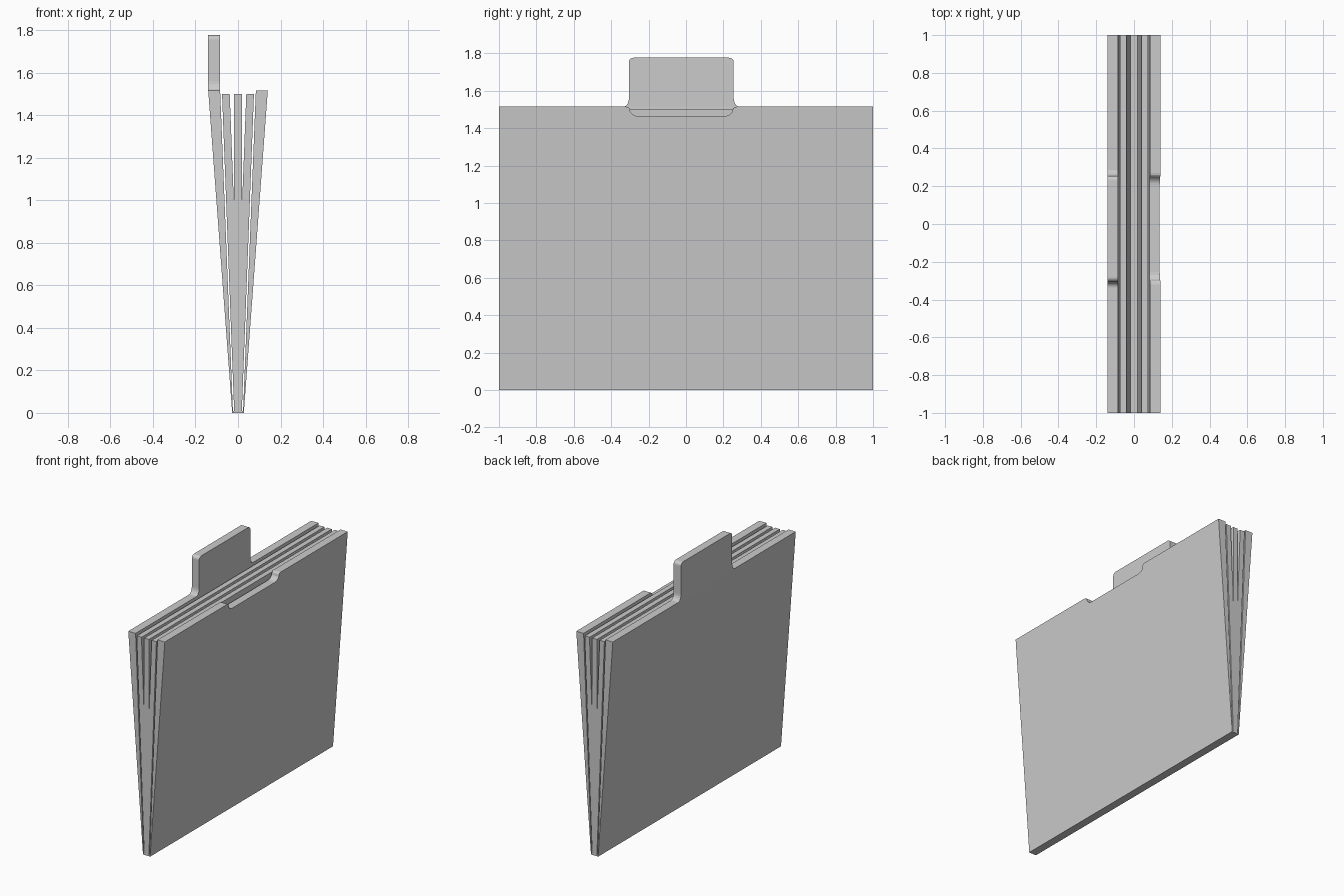
import bpy, bmesh, math

if "Cube" in bpy.data.objects:
    bpy.data.objects.remove(bpy.data.objects["Cube"])

H = 1.515          # cover height
BASE = 0.01        # spine thickness


def arc(cy, cz, ry, rz, a0, a1, n=5):
    return [(cy + ry * math.cos(math.radians(a0 + (a1 - a0) * i / n)),
             cz + rz * math.sin(math.radians(a0 + (a1 - a0) * i / n))) for i in range(n + 1)]


def panel(name, outline, x_a, x_b, neck=None):
    """Extrude a (y, z) outline across x; x_a(z) and x_b(z) give the two sides."""
    bm = bmesh.new()
    sides = [[bm.verts.new((f(z), y, z)) for y, z in outline] for f in (x_a, x_b)]
    n = len(outline)
    for s in sides:
        bm.faces.new(s)
    for i in range(n):
        j = (i + 1) % n
        bm.faces.new((sides[0][i], sides[0][j], sides[1][j], sides[1][i]))
    if neck:  # crease where the tab bends upright
        for s in sides:
            bmesh.ops.connect_verts(bm, verts=[s[neck[0]], s[neck[1]]])
    bmesh.ops.recalc_face_normals(bm, faces=bm.faces)
    me = bpy.data.meshes.new(name)
    bm.to_mesh(me)
    bm.free()
    ob = bpy.data.objects.new(name, me)
    bpy.context.collection.objects.link(ob)
    return ob


def line(bottom, top, z_top=H, z_bot=BASE):
    """x as a linear function of height, upright above z_top."""
    return lambda z: bottom + (top - bottom) * min(1, (z - z_bot) / (z_top - z_bot))


# Back cover with raised rounded tab
right = arc(0.285, 1.56, 0.03, 0.045, 270, 180) + arc(0.23, 1.755, 0.025, 0.022, 0, 90)
left = arc(-0.28, 1.755, 0.025, 0.022, 90, 180) + arc(-0.335, 1.56, 0.03, 0.045, 0, -90)
outline = [(-1, BASE), (1, BASE), (1, H)] + right + left + [(-1, H)]
panel("back_cover", outline, line(-0.028, -0.14), line(-0.024, -0.084),
      neck=(3, len(outline) - 2))

# Front cover with shallow finger notch (S-shaped ends)
notch = (arc(0.27, 1.50, 0.02, 0.015, 90, 180, 3) + arc(0.205, 1.50, 0.045, 0.035, 0, -90)
         + arc(-0.255, 1.50, 0.045, 0.035, -90, -180) + arc(-0.32, 1.50, 0.02, 0.015, 0, 90, 3))
outline = [(-1, BASE), (1, BASE), (1, H)] + notch + [(-1, H)]
panel("front_cover", outline, line(0.028, 0.14), line(0.024, 0.084))

# Inner sheets fanning out from the spine
sheet = [(-1, BASE), (1, BASE), (1, 1.5), (-1, 1.5)]
for name, top in (("sheet_back", -0.057), ("sheet_middle", 0), ("sheet_front", 0.057)):
    panel(name, sheet, line(-0.018, top - 0.018, 1.5), line(0.018, top + 0.018, 1.5))

# Spine strip
panel("spine", [(-1, 0), (1, 0), (1, BASE), (-1, BASE)], lambda z: -0.028, lambda z: 0.028)
